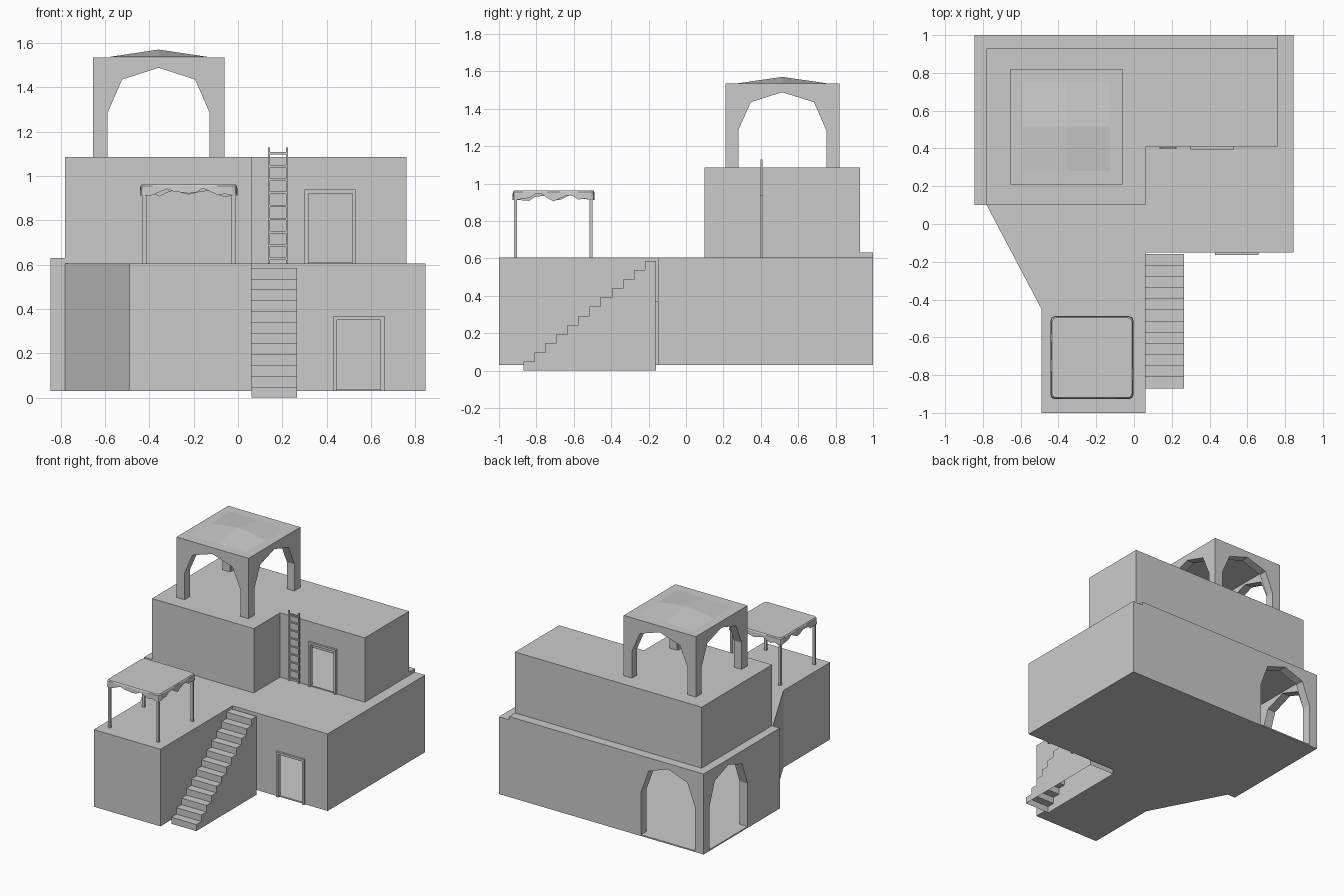
import bpy, bmesh, math, random
from mathutils import Vector

if "Cube" in bpy.data.objects:
    bpy.data.objects.remove(bpy.data.objects["Cube"])

random.seed(4)
stone = bpy.data.materials.new("plain grey")
stone.diffuse_color = (0.6, 0.6, 0.6, 1)
stone.use_nodes = True
stone.node_tree.nodes["Principled BSDF"].inputs["Base Color"].default_value = stone.diffuse_color


def finish(name, bm):
    bmesh.ops.recalc_face_normals(bm, faces=bm.faces)
    me = bpy.data.meshes.new(name)
    bm.to_mesh(me)
    bm.free()
    me.materials.append(stone)
    ob = bpy.data.objects.new(name, me)
    bpy.context.collection.objects.link(ob)
    return ob


def place(u, v, t, axis):
    return {"X": (t, u, v), "Y": (u, t, v), "Z": (u, v, t)}[axis]


def prism_mesh(pts, a, b, axis="Z"):
    bm = bmesh.new()
    lo = [bm.verts.new(place(u, v, a, axis)) for u, v in pts]
    hi = [bm.verts.new(place(u, v, b, axis)) for u, v in pts]
    bm.faces.new(lo)
    bm.faces.new(hi)
    for i in range(len(pts)):
        j = (i + 1) % len(pts)
        bm.faces.new((lo[i], lo[j], hi[j], hi[i]))
    return bm


def prism(name, pts, a, b, axis="Z"):
    return finish(name, prism_mesh(pts, a, b, axis))


def rect(x0, x1, y0, y1):
    return [(x0, y0), (x1, y0), (x1, y1), (x0, y1)]


def box(name, x0, x1, y0, y1, z0, z1):
    return prism(name, rect(x0, x1, y0, y1), z0, z1)


def cut(ob, cutters):
    for c in cutters:
        m = ob.modifiers.new("cut", "BOOLEAN")
        m.operation, m.solver, m.object = "DIFFERENCE", "EXACT", c
    dg = bpy.context.evaluated_depsgraph_get()
    dg.update()
    me = bpy.data.meshes.new_from_object(ob.evaluated_get(dg))
    ob.modifiers.clear()
    ob.data = me
    for c in cutters:
        bpy.data.objects.remove(c)


def arch(mid, half, z0, spring, shoulder, peak):
    s = half * 0.717
    return [(mid - half, z0), (mid + half, z0), (mid + half, spring), (mid + s, shoulder),
            (mid, peak), (mid - s, shoulder), (mid - half, spring)]


# lower storey: hollow block with two arches at the back left corner and a doorway
lower = prism("lower_storey", [(-.845, 1), (.845, 1), (.845, -.15), (.06, -.15), (.06, -1),
                               (-.49, -1), (-.49, -.45), (-.78, .1), (-.845, .1)], .03, .605)
cut(lower, [
    prism("room", [(-.778, .933), (.83, .933), (.83, -.135), (.045, -.135), (.045, -.985),
                   (-.475, -.985), (-.475, -.446), (-.765, .11), (-.778, .115)], .04, .598),
    prism("back_arch", arch(-.552, .223, .04, .36, .53, .588), .9, 1.1, "Y"),
    prism("left_arch", arch(.705, .225, .04, .36, .53, .588), -.95, -.75, "X"),
    box("doorway", .447, .643, -.2, -.1, .04, .35)])

# raised ledge along the left and back edges
prism("roof_ledge", [(-.845, .1), (-.78, .1), (-.78, .93), (.76, .93), (.76, 1), (-.845, 1)],
      .605, .63)

# upper storey
upper = prism("upper_storey", [(-.78, .1), (.06, .1), (.06, .41), (.76, .41), (.76, .93),
                               (-.78, .93)], .605, 1.085)
cut(upper, [
    prism("room", [(-.765, .115), (.045, .115), (.045, .425), (.745, .425), (.745, .915),
                   (-.765, .915)], .612, 1.07),
    box("doorway", .317, .513, .35, .45, .612, .92)])


# door frames
def door_frame(name, x0, x1, z0, z1, y):
    w = .017
    prism(name, [(x0, z0), (x0 + w, z0), (x0 + w, z1 - w), (x1 - w, z1 - w),
                 (x1 - w, z0), (x1, z0), (x1, z1), (x0, z1)], y - .015, y, "Y")


door_frame("lower_door_frame", .43, .66, .03, .368, -.15)
door_frame("upper_door_frame", .30, .53, .605, .938, .41)

# roof pavilion with four arches
cx, cy = -.358, .515
pav = box("roof_pavilion", -.655, -.06, .21, .82, 1.085, 1.535)
cut(pav, [
    box("hollow", -.593, -.122, .272, .758, 1.0, 1.505),
    prism("arch_y", arch(cx, .23, 1.0, 1.285, 1.435, 1.488), .1, .9, "Y"),
    prism("arch_x", arch(cy, .235, 1.0, 1.285, 1.435, 1.488), -.8, .1, "X")])

# low peaked cap: a two by two grid with a raised centre
bm = bmesh.new()
grid = [[bm.verts.new((cx + i * .23, cy + j * .235, 1.57 if i == j == 0 else 1.536))
         for i in (-1, 0, 1)] for j in (-1, 0, 1)]
for j in range(2):
    for i in range(2):
        bm.faces.new((grid[j][i], grid[j][i + 1], grid[j + 1][i + 1], grid[j + 1][i]))
finish("pavilion_cap", bm)

# outside stairs, open underneath
n, y0, y1, top = 12, -.87, -.16, .585
prof = [(y1, 0), (y0, 0)]
for i in range(n):
    z = top * (i + 1) / n
    prof += [(y0 + (y1 - y0) * i / n, z), (y0 + (y1 - y0) * (i + 1) / n, z)]
bm = prism_mesh(prof, .06, .265, "X")
bmesh.ops.recalc_face_normals(bm, faces=bm.faces)
bmesh.ops.delete(bm, geom=[f for f in bm.faces if f.normal.z < -.5], context="FACES_ONLY")
finish("stairs", bm)

# ladder
for side, x in (("left", .135), ("right", .216)):
    box("ladder_rail_" + side, x, x + .01, .398, .408, .605, 1.128)
for i in range(9):
    z = .622 + i * .0595
    box("ladder_rung", .14, .22, .399, .407, z, z + .01)

# awning posts
for x in (-.43, -.03):
    for y in (-.92, -.515):
        box("awning_post", x, x + .018, y, y + .016, .605, .955)

# awning cloth: rounded square sheet with a ragged hanging edge
ax, ay, r = -.2225, -.7075, .022


def outline(half):
    pts = []
    for k in range(4):
        a = k * math.pi / 2
        c, s = math.cos(a), math.sin(a)
        side = [(half, -half + r + (2 * half - 2 * r) * i / 12) for i in range(13)]
        side.append((half - r * .3, half - r * .3))
        pts += [(ax + c * u - s * v, ay + s * u + c * v) for u, v in side]
    return pts


bm = bmesh.new()
inner, outer = outline(.212), outline(.2175)
m = len(outer)
drops = [.935 - .014 * math.sin(i * 1.35) - random.uniform(0, .018) for i in range(m)]
for i in range(m):
    if i % 14 in (12, 13, 0):          # corners hang lower
        drops[i] = .912
rings = [[bm.verts.new((x, y, .962)) for x, y in inner],
         [bm.verts.new((x, y, .955)) for x, y in outer],
         [bm.verts.new((x, y, z)) for (x, y), z in zip(outline(.2195), drops)]]
bm.faces.new(rings[0])
for a, b in zip(rings, rings[1:]):
    for i in range(m):
        j = (i + 1) % m
        bm.faces.new((a[i], a[j], b[j], b[i]))
finish("awning_cloth", bm)
